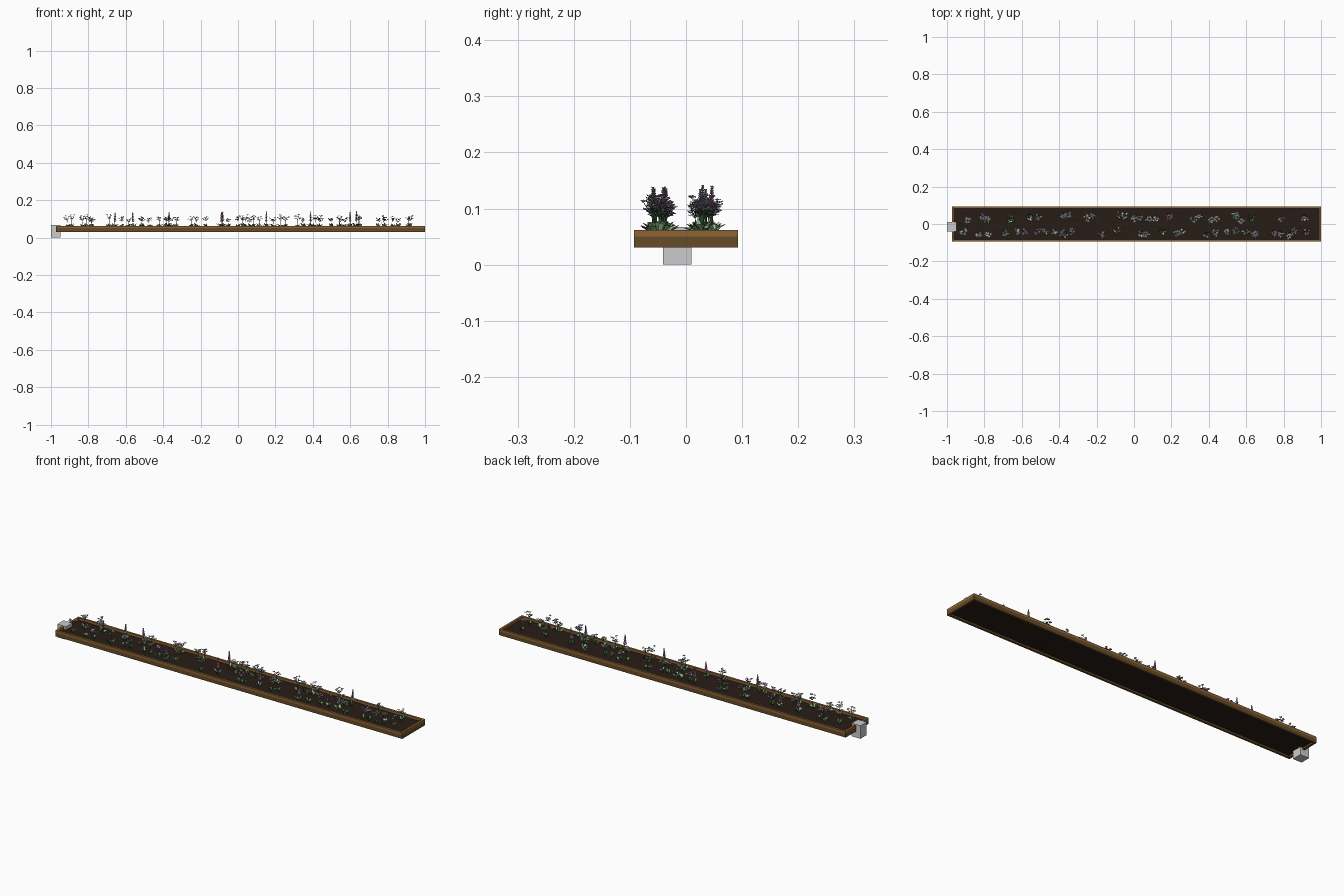
import bpy, bmesh, math, random
from mathutils import Vector, Matrix

if "Cube" in bpy.data.objects:
    bpy.data.objects.remove(bpy.data.objects["Cube"])

random.seed(7)
R = random.uniform


def material(name, rgb):
    m = bpy.data.materials.new(name)
    m.diffuse_color = (*rgb, 1)
    m.use_nodes = True
    m.node_tree.nodes["Principled BSDF"].inputs["Base Color"].default_value = m.diffuse_color
    return m


def finish(bm, name, mat=None, smooth=False):
    me = bpy.data.meshes.new(name)
    bm.to_mesh(me)
    bm.free()
    ob = bpy.data.objects.new(name, me)
    bpy.context.collection.objects.link(ob)
    if mat:
        me.materials.append(mat)
    for p in me.polygons:
        p.use_smooth = smooth
    return ob


def mitred_frame(name, x0, x1, y, t, z0, z1, mat):
    # four boards joined at 45 degree corners
    bm = bmesh.new()
    rings = []
    for inset, z in ((0, z0), (0, z1), (t, z1), (t, z0)):
        a, b, c = x0 + inset, x1 - inset, y - inset
        rings.append([bm.verts.new(p) for p in
                      ((a, -c, z), (b, -c, z), (b, c, z), (a, c, z))])
    for k in range(4):
        r, s = rings[k], rings[(k + 1) % 4]
        for i in range(4):
            j = (i + 1) % 4
            bm.faces.new((r[i], r[j], s[j], s[i]))
    bmesh.ops.recalc_face_normals(bm, faces=bm.faces)
    return finish(bm, name, mat)


def leaf(bm, base, angle, length, width, rise, droop):
    # folded blade that rises, then bends over at the tip
    out = Vector((math.cos(angle), math.sin(angle), 0))
    side = Vector((-out.y, out.x, 0))
    rows = []
    for t, w in ((0, .15), (.35, .8), (.65, 1), (.87, .6), (1, .04)):
        c = base + out * length * t * math.cos(rise)
        c.z = max(c.z + length * (t * math.sin(rise) - droop * t * t), base.z)
        h = side * width * w / 2
        up = Vector((0, 0, width * w * .2))
        rows.append([bm.verts.new(p) for p in (c - h + up, c, c + h + up)])
    for a, b in zip(rows, rows[1:]):
        for i in (0, 1):
            bm.faces.new((a[i], a[i + 1], b[i + 1], b[i]))


def stalk(bm, a, b, r):
    d = b - a
    rot = d.to_track_quat('Z', 'Y').to_matrix().to_4x4()
    bmesh.ops.create_cone(bm, segments=4, radius1=r, radius2=r * .6, depth=d.length,
                          matrix=Matrix.Translation((a + b) / 2) @ rot)


def petal(bm, p, direction, length, width):
    side = direction.cross(Vector((0, 0, 1))).normalized() * width / 2
    pts = (p, p + direction * length * .55 - side, p + direction * length,
           p + direction * length * .55 + side)
    bm.faces.new([bm.verts.new(q) for q in pts])


def around(a, z):
    return Vector((math.cos(a), math.sin(a), z)).normalized()


# planter frame: darker lower course and lighter upper course
X0, X1, Y, T = -.974, 1.0, .093, .011
mitred_frame("lower_frame", X0, X1, Y, T, .031, .050, material("dark_wood", (.13, .07, .02)))
mitred_frame("upper_frame", X0, X1, Y, T, .050, .062, material("wood", (.27, .13, .035)))

# thin soil bed with a slightly uneven surface, recessed in the frame
soil = bmesh.new()
bmesh.ops.create_grid(soil, x_segments=90, y_segments=9, size=.5, matrix=Matrix.Translation(
    ((X0 + X1) / 2, 0, .050)) @ Matrix.Diagonal((X1 - X0 - T, 2 * Y - T, 1, 1)))
for v in soil.verts:
    v.co.z += R(-.0012, .0012)
bed = finish(soil, "soil", material("soil", (.022, .012, .008)))
thick = bed.modifiers.new("thickness", 'SOLIDIFY')
thick.thickness = .010

# plain grey block at the left end
block = bmesh.new()
bmesh.ops.create_cube(block, size=1, matrix=Matrix.Translation((-.975, -.0155, .0335)) @
                      Matrix.Diagonal((.050, .051, .067, 1)))
finish(block, "end_block")

# flowers in two rows
leaves, pale_leaves, stems = bmesh.new(), bmesh.new(), bmesh.new()
blooms = {k: bmesh.new() for k in ("lilac", "pink", "pale")}
GROUND = .050


def tuft(x, y, count, length):
    for i in range(count):
        a = i * math.tau / count + R(-.4, .4)
        bm = pale_leaves if random.random() < .5 else leaves
        leaf(bm, Vector((x, y, GROUND)), a, length * R(.75, 1.1), R(.010, .014),
             R(.8, 1.2), R(.1, .4))


def spike(x, y, height, colour):
    # tall stem with whorls of florets tapering upward
    tuft(x, y, 7, .040)
    tip = Vector((x + R(-.004, .004), y + R(-.003, .003), GROUND + height))
    root = Vector((x, y, GROUND))
    stalk(stems, root, tip, .0013)
    n = 13
    for k in range(n):
        t = k / (n - 1)
        c = root.lerp(tip, .42 + .58 * t)
        for j in range(6):
            petal(blooms[colour], c, around(j * math.tau / 6 + k * .5, .5 + t),
                  .0115 - .006 * t, .0075 - .004 * t)


def cluster(x, y, height, colour):
    # branching stem carrying several small open flowers
    tuft(x, y, 5, .036)
    root = Vector((x, y, GROUND))
    fork = root + Vector((R(-.004, .004), R(-.004, .004), height * .62))
    stalk(stems, root, fork, .0012)
    for i in range(6):
        a = i * math.tau / 6 + R(-.4, .4)
        r = R(.004, .018)
        head = fork + Vector((math.cos(a) * r, math.sin(a) * r, height * R(.1, .38)))
        stalk(stems, fork, head, .0008)
        for j in range(6):
            petal(blooms[colour], head, around(j * math.tau / 6, R(0, .9)), .0085, .0065)
        leaf(leaves, fork.lerp(head, .3), a + .6, .014, .005, .4, .2)


back_row = (-.89, -.81, -.66, -.56, -.38, -.25, -.08, 0, .08, .19, .32, .41, .54, .63, .78, .91)
front_row = (-.91, -.83, -.69, -.62, -.51, -.42, -.37, -.17, -.09, .04, .15, .23, .39,
             .50, .60, .65, .75, .83, .92)
tall = {-.66, -.56, -.37, -.08, -.09, .15, .39, .63, .60}
for y, row in ((.034, back_row), (-.047, front_row)):
    for x in row:
        py = y + R(-.012, .012)
        pink = -.3 < x < .25
        if x in tall:
            spike(x, py, R(.080, .093), "pink" if pink else "lilac")
        else:
            cluster(x, py, R(.055, .074), "pink" if pink and random.random() < .4
                    else random.choice(("lilac", "pale")))
        # smaller companion plant beside each main one
        if x < .9 and random.random() < .75:
            cluster(x + R(.025, .045), y + R(-.015, .015), R(.05, .068),
                    random.choice(("lilac", "pale")))

finish(leaves, "dark_leaves", material("dark_leaf", (.06, .17, .06)), True)
finish(pale_leaves, "pale_leaves", material("pale_leaf", (.30, .48, .26)), True)
finish(stems, "flower_stems", material("stem", (.08, .16, .08)))
for key, rgb in (("lilac", (.36, .26, .42)), ("pink", (.55, .17, .34)), ("pale", (.58, .54, .60))):
    finish(blooms[key], key + "_flowers", material(key, rgb))
